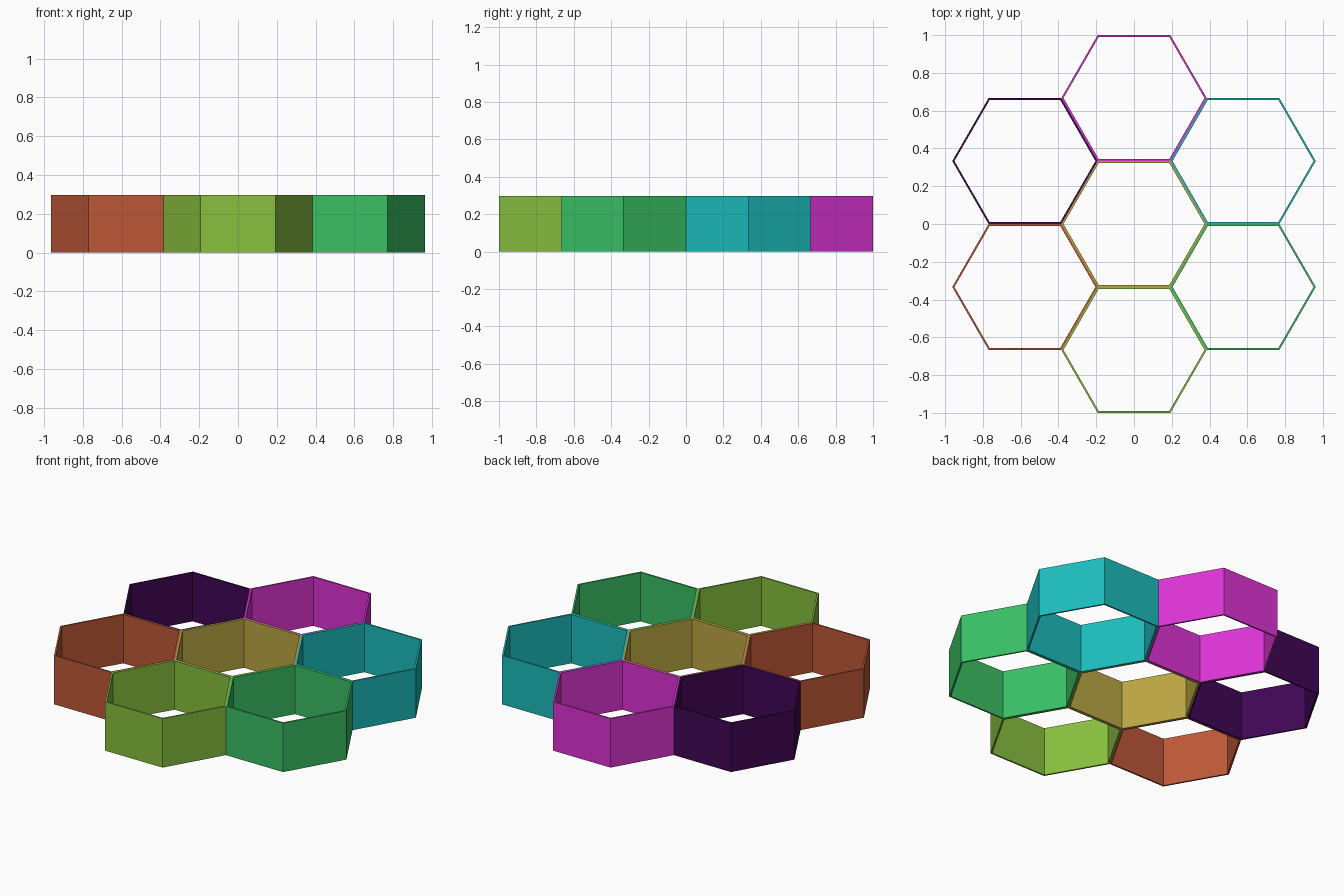
import bpy, bmesh
from math import cos, sin, pi, radians, sqrt

if "Cube" in bpy.data.objects:
    bpy.data.objects.remove(bpy.data.objects["Cube"])

HEIGHT = 0.297
APOTHEM = 1 / 3
WALL = 0.01


def linear(hex_colour):
    # display colour to linear values
    return [(int(hex_colour[i:i + 2], 16) / 255) ** 2.2 for i in (0, 2, 4)] + [1]


def hex_cell(name, x, y, colour):
    # open hexagonal tube with thin walls
    bm = bmesh.new()
    outer = APOTHEM * 2 / sqrt(3)
    inner = (APOTHEM - WALL) * 2 / sqrt(3)
    loops = []
    for r, z in ((outer, 0), (outer, HEIGHT), (inner, HEIGHT), (inner, 0)):
        loops.append([bm.verts.new((r * cos(k * pi / 3), r * sin(k * pi / 3), z))
                      for k in range(6)])
    for i in range(4):
        a, b = loops[i], loops[(i + 1) % 4]
        for k in range(6):
            n = (k + 1) % 6
            bm.faces.new((a[k], a[n], b[n], b[k]))
    bmesh.ops.recalc_face_normals(bm, faces=bm.faces)
    mesh = bpy.data.meshes.new(name)
    bm.to_mesh(mesh)
    bm.free()
    mat = bpy.data.materials.new(name + "_colour")
    mat.diffuse_color = linear(colour)
    mat.use_nodes = True
    mat.node_tree.nodes["Principled BSDF"].inputs["Base Color"].default_value = mat.diffuse_color
    mesh.materials.append(mat)
    obj = bpy.data.objects.new(name, mesh)
    obj.location = (x, y, 0)
    bpy.context.collection.objects.link(obj)


# centre cell
hex_cell("centre_cell", 0, 0, "BAA445")

# ring of six neighbours, counter-clockwise from the upper right
ring = [("back_right_cell", "22BABA"), ("back_cell", "DC36D2"),
        ("back_left_cell", "420E55"), ("front_left_cell", "BB583A"),
        ("front_cell", "87BE41"), ("front_right_cell", "3CBE64")]
for i, (name, colour) in enumerate(ring):
    a = radians(30 + 60 * i)
    hex_cell(name, 2 * APOTHEM * cos(a), 2 * APOTHEM * sin(a), colour)
